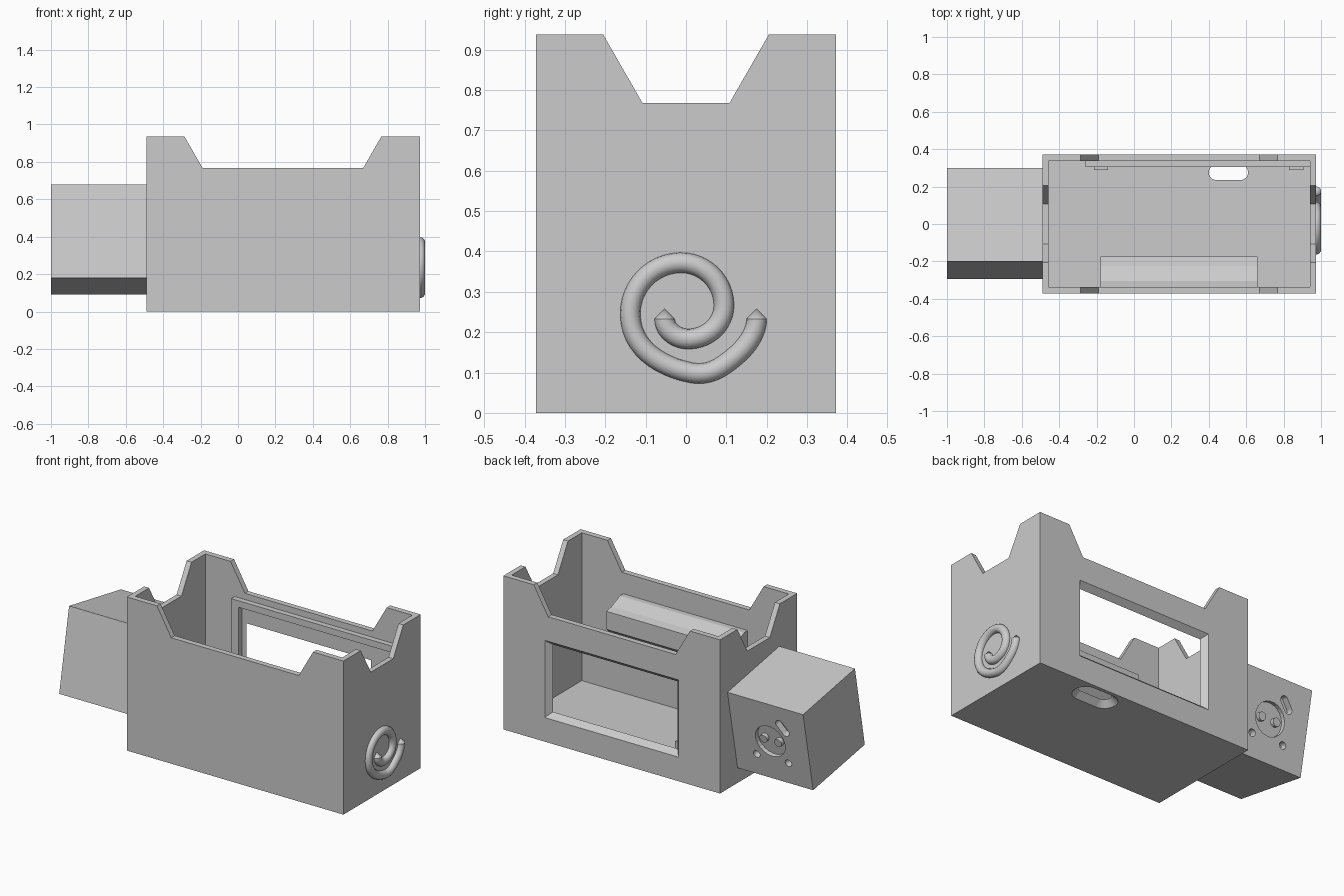
import bpy, bmesh, math
from mathutils import Matrix, Vector

if "Cube" in bpy.data.objects:
    bpy.data.objects.remove(bpy.data.objects["Cube"])

grey = bpy.data.materials.new("grey plastic")
grey.diffuse_color = (0.6, 0.6, 0.6, 1)
grey.use_nodes = True
grey.node_tree.nodes["Principled BSDF"].inputs["Base Color"].default_value = grey.diffuse_color


def loft(name, ring_a, ring_b, matrix=Matrix()):
    """Closed solid between two matching rings of 3D points."""
    bm = bmesh.new()
    a = [bm.verts.new(p) for p in ring_a]
    b = [bm.verts.new(p) for p in ring_b]
    n = len(a)
    bm.faces.new(a)
    bm.faces.new(b)
    for i in range(n):
        j = (i + 1) % n
        bm.faces.new((a[i], a[j], b[j], b[i]))
    bm.transform(matrix)
    bmesh.ops.recalc_face_normals(bm, faces=bm.faces)
    me = bpy.data.meshes.new(name)
    bm.to_mesh(me)
    bm.free()
    me.materials.append(grey)
    ob = bpy.data.objects.new(name, me)
    bpy.context.collection.objects.link(ob)
    return ob


def prism_x(name, pts, x0, x1):
    return loft(name, [(x0, y, z) for y, z in pts], [(x1, y, z) for y, z in pts])


def prism_y(name, pts, y0, y1):
    return loft(name, [(x, y0, z) for x, z in pts], [(x, y1, z) for x, z in pts])


def rect(x0, x1, z0, z1):
    return [(x0, z0), (x1, z0), (x1, z1), (x0, z1)]


def box(name, x0, x1, y0, y1, z0, z1):
    return prism_y(name, rect(x0, x1, z0, z1), y0, y1)


def pill(p, q, r, n=12):
    """Outline of a rounded slot from p to q (a circle when p equals q)."""
    t = math.atan2(q[1] - p[1], q[0] - p[0])
    pts = []
    for c, start in ((q, t - math.pi / 2), (p, t + math.pi / 2)):
        for i in range(n):
            a = start + math.pi * (i + 0.5) / n
            pts.append((c[0] + r * math.cos(a), c[1] + r * math.sin(a)))
    return pts


def cut(ob, *cutters):
    for c in cutters:
        m = ob.modifiers.new("cut", "BOOLEAN")
        m.operation = "DIFFERENCE"
        m.solver = "EXACT"
        m.object = c
        bpy.context.view_layer.objects.active = ob
        bpy.ops.object.modifier_apply(modifier=m.name)
        bpy.data.objects.remove(c)


def notch(centre, bottom, top):
    """Trapezoid that widens upward, running past the rim."""
    h = top + (top - bottom) * 0.4
    z = 0.937 + 0.169 * 0.4
    return [(centre - bottom, 0.768), (centre + bottom, 0.768),
            (centre + h, z), (centre - h, z)]


# Open case with a notched rim
case = box("case", -0.49, 0.972, -0.372, 0.372, 0, 0.937)
cut(case,
    box("cavity", -0.457, 0.94, -0.338, 0.338, 0.035, 1.2),
    prism_y("long_notch", notch(0.24, 0.43, 0.527), -1, 1),
    prism_x("short_notch", notch(0, 0.108, 0.205), -1.5, 1.5))

# Chamfered window in the back wall
def window_ring(y):
    g = 0.03 * (y - 0.372) / 0.034
    return [(x, y, z) for x, z in rect(-0.21 - g, 0.692 + g, 0.147 - g, 0.618 + g)]
cut(case, loft("window", window_ring(0.328), window_ring(0.382)))

# Chamfered cable slot in the floor
def slot_ring(z):
    return [(x, y, z) for x, y in pill((0.44, 0.275), (0.57, 0.275), 0.075 - z)]
cut(case, loft("cable_slot", slot_ring(-0.005), slot_ring(0.042)))

# Screen holder behind the window, with retaining tabs
holder = box("screen_holder", -0.26, 0.945, 0.305, 0.34, 0.03, 0.73)
cut(holder, box("pocket", -0.21, 0.90, 0.2, 0.5, 0.0, 0.69))
for i, (x0, x1) in enumerate(((-0.215, -0.14), (0.83, 0.905))):
    box(f"screen_tab_{i}", x0, x1, 0.29, 0.306, 0.10, 0.20)

# Ledge on the inside of the front wall
prism_x("inner_ledge", [(-0.345, 0.64), (-0.305, 0.64), (-0.225, 0.605),
                        (-0.175, 0.595), (-0.175, 0.485), (-0.345, 0.33)], -0.18, 0.66)

# Tilted square snout
snout = prism_x("snout", [(-0.295, 0.18), (0.203, 0.092), (0.30, 0.59), (-0.20, 0.68)],
                -1.0, -0.47)

# Socket, screw holes and slot sunk into the snout's back face
up = Vector((0, 0.097, 0.498)).normalized()
right = Vector((-1, 0, 0))
out = right.cross(up)
face = Matrix((right, up, out)).transposed().to_4x4()
face.translation = (-0.745, 0.2515, 0.341)


def on_face(name, p, q, r, lo, hi):
    ring = pill(p, q, r)
    return loft(name, [(a, b, lo) for a, b in ring], [(a, b, hi) for a, b in ring], face)


cut(snout,
    on_face("socket", (0, 0), (0, 0), 0.1, -0.025, 0.05),
    on_face("screw_l", (-0.107, -0.117), (-0.107, -0.117), 0.022, -0.04, 0.05),
    on_face("screw_r", (0.107, -0.117), (0.107, -0.117), 0.022, -0.04, 0.05),
    on_face("side_slot", (0.079, 0.138), (0.114, 0.092), 0.025, -0.04, 0.05))
for side in (-1, 1):
    on_face(f"socket_pin_{side}", (side * 0.05, 0), (side * 0.05, 0), 0.025, -0.03, -0.003)

# Spiral tail on the right wall
R, X = 0.025, 0.975
path = [(-0.053, 0.233), (0.01, 0.183), (0.094, 0.268), (-0.015, 0.372),
        (-0.138, 0.243), (0.01, 0.1), (0.125, 0.143), (0.175, 0.233)]
cu = bpy.data.curves.new("spiral_tail", "CURVE")
cu.dimensions = "3D"
cu.bevel_depth = R
cu.bevel_resolution = 6
cu.use_fill_caps = True
sp = cu.splines.new("BEZIER")
sp.resolution_u = 12
sp.bezier_points.add(len(path) - 1)
for bp, (y, z) in zip(sp.bezier_points, path):
    bp.co = (X, y, z)
    bp.handle_left_type = bp.handle_right_type = "AUTO"
for bp in (sp.bezier_points[0], sp.bezier_points[-1]):
    bp.handle_left_type = bp.handle_right_type = "FREE"
    bp.handle_left = bp.handle_right = bp.co + Vector((0, 0, -0.03))
tail = bpy.data.objects.new("spiral_tail", cu)
bpy.context.collection.objects.link(tail)
cu.materials.append(grey)
bpy.ops.object.select_all(action="DESELECT")
tail.select_set(True)
bpy.context.view_layer.objects.active = tail
bpy.ops.object.convert(target="MESH")
bpy.ops.object.shade_smooth_by_angle(angle=math.radians(35))

# Pointed tips on both ends of the tail
for i, (y, z) in enumerate((path[0], path[-1])):
    bpy.ops.mesh.primitive_cone_add(vertices=20, radius1=R, depth=R,
                                    location=(X, y, z + R / 2))
    tip = bpy.context.object
    tip.name = f"tail_tip_{i}"
    tip.data.materials.append(grey)
    bpy.ops.object.shade_smooth_by_angle(angle=math.radians(35))
